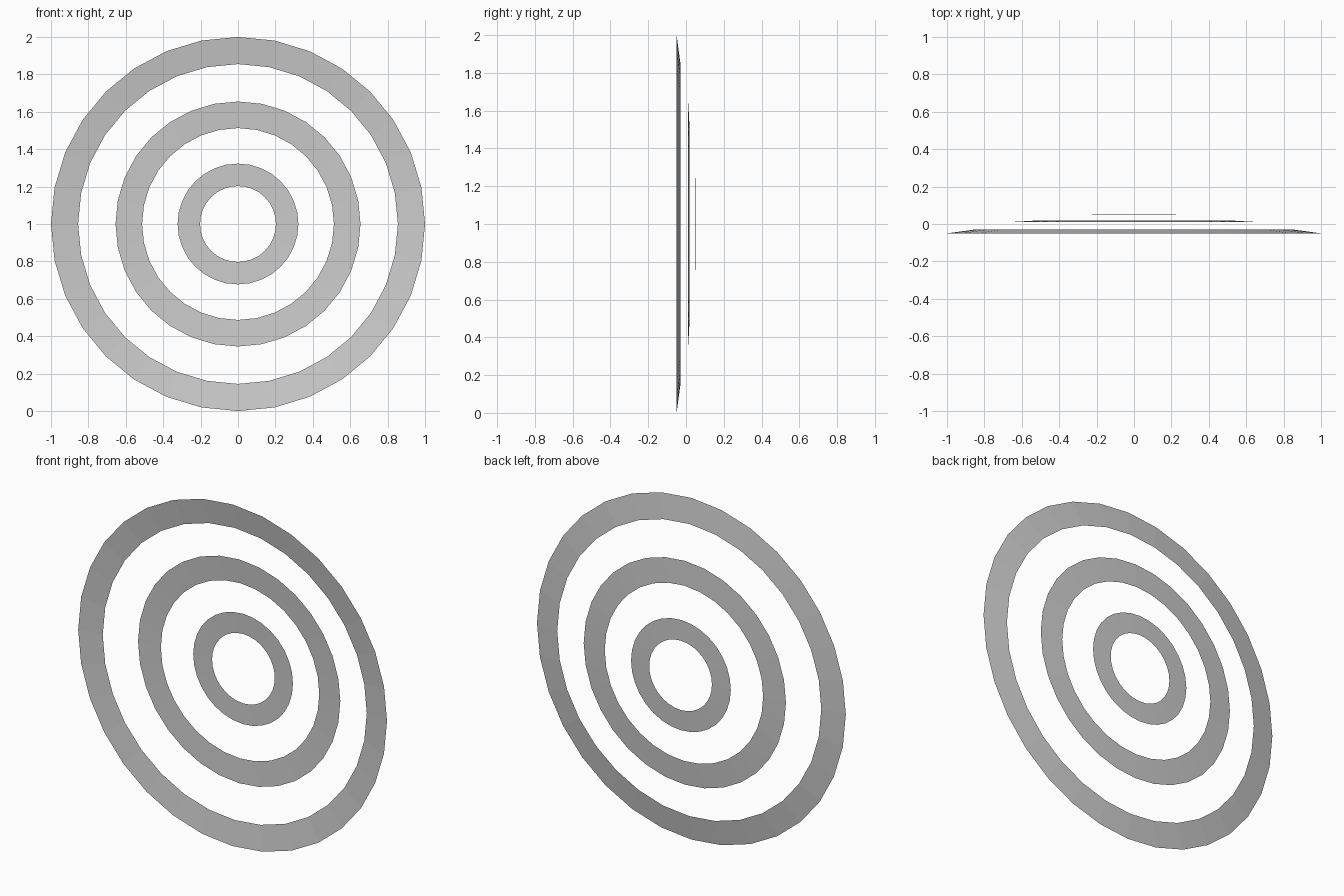
import bpy, bmesh
from math import sin, cos, pi

if "Cube" in bpy.data.objects:
    bpy.data.objects.remove(bpy.data.objects["Cube"])

SIDES = 32


def ring(name, r_out, y_out, r_in, y_in):
    """Thin, slightly dished ring strip standing upright around z = 1."""
    bm = bmesh.new()
    loops = []
    for r, y in ((r_out, y_out), (r_in, y_in)):
        loops.append([bm.verts.new((r * sin(2 * pi * i / SIDES), y,
                                    1 + r * cos(2 * pi * i / SIDES)))
                      for i in range(SIDES)])
    outer, inner = loops
    for i in range(SIDES):
        j = (i + 1) % SIDES
        bm.faces.new((outer[i], inner[i], inner[j], outer[j]))
    bm.normal_update()
    # face the front
    if sum(f.normal.y for f in bm.faces) > 0:
        bmesh.ops.reverse_faces(bm, faces=bm.faces[:])
    mesh = bpy.data.meshes.new(name)
    bm.to_mesh(mesh)
    bm.free()
    obj = bpy.data.objects.new(name, mesh)
    bpy.context.collection.objects.link(obj)


# Three concentric rings, stepping back towards the centre
ring("outer_ring", 1.0, -0.05, 0.855, -0.03)
ring("middle_ring", 0.655, 0.011, 0.513, 0.019)
ring("inner_ring", 0.323, 0.047, 0.203, 0.05)
